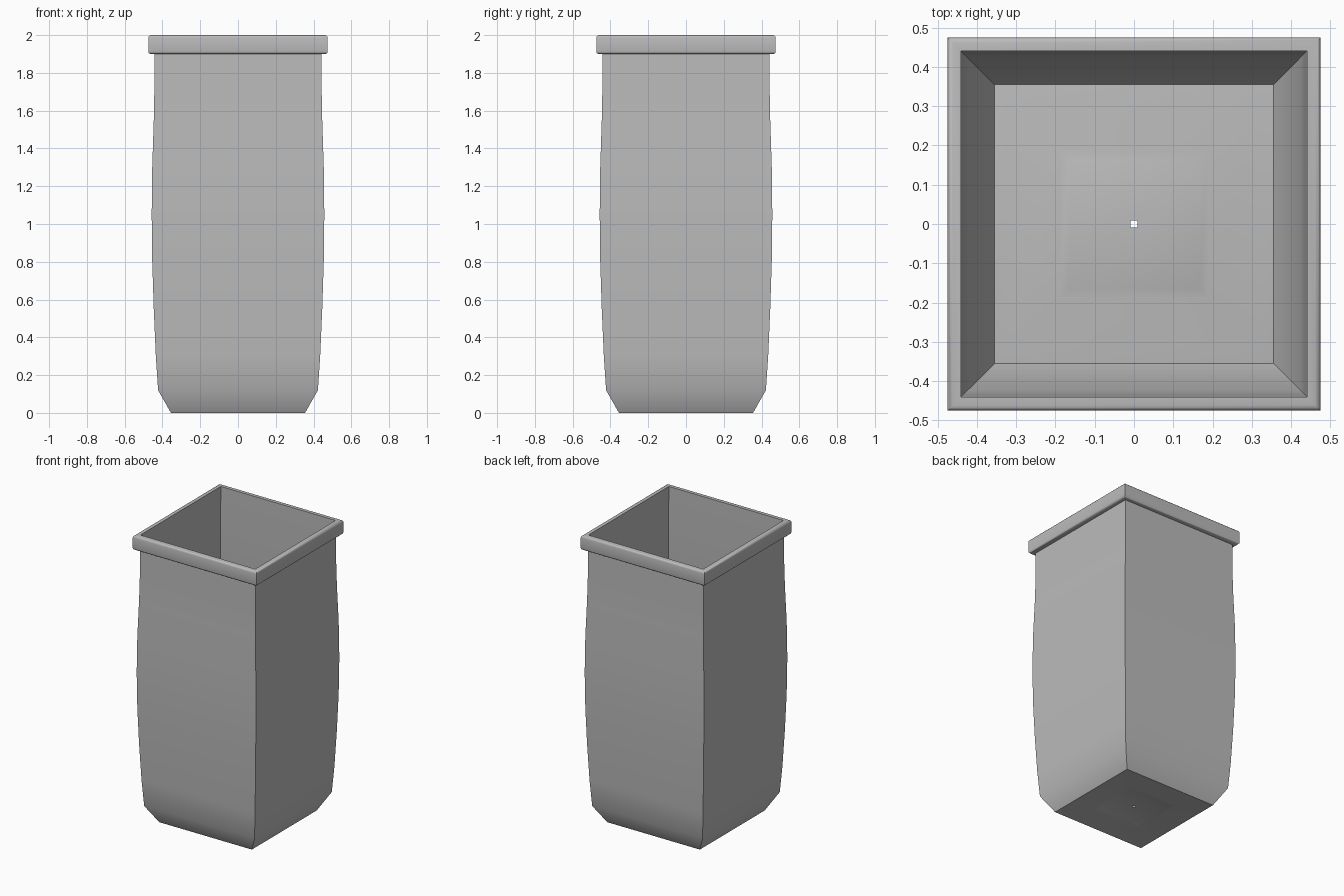
import bpy
import bmesh
import math

cube = bpy.data.objects.get("Cube")
if cube:
    bpy.data.objects.remove(cube, do_unlink=True)

# One plain colour for the whole planter
grey = bpy.data.materials.new("plain_grey")
grey.use_nodes = True
colour = (0.5, 0.5, 0.5, 1)
grey.diffuse_color = colour
grey.node_tree.nodes["Principled BSDF"].inputs["Base Color"].default_value = colour


def square_loft(name, profile, closed=False):
    """Skin square rings given as (half width, height)."""
    bm = bmesh.new()
    corners = [(-1, -1), (1, -1), (1, 1), (-1, 1)]
    rings = [[bm.verts.new((sx * h, sy * h, z)) for sx, sy in corners]
             for h, z in profile]
    pairs = list(zip(rings, rings[1:]))
    if closed:
        pairs.append((rings[-1], rings[0]))
    for low, high in pairs:
        for i in range(4):
            j = (i + 1) % 4
            bm.faces.new((low[i], low[j], high[j], high[i]))
    mesh = bpy.data.meshes.new(name)
    bm.to_mesh(mesh)
    bm.free()
    mesh.materials.append(grey)
    obj = bpy.data.objects.new(name, mesh)
    bpy.context.collection.objects.link(obj)
    bpy.ops.object.select_all(action="DESELECT")
    obj.select_set(True)
    bpy.context.view_layer.objects.active = obj
    bpy.ops.object.shade_smooth_by_angle(angle=math.radians(40))
    return obj


# Thin bulging walls with a tapered foot
square_loft("planter_walls", [
    (0.355, 0), (0.423, 0.12), (0.435, 0.3), (0.446, 0.55), (0.454, 0.8),
    (0.457, 1.05), (0.454, 1.3), (0.446, 1.55), (0.443, 1.7), (0.442, 1.91)])

# Floor stepping up to a small drain hole
square_loft("planter_floor", [
    (0.009, 0.016), (0.165, 0.016), (0.19, 0.007), (0.32, 0.005), (0.355, 0)])

# Rim band with rounded outer edges
r = 0.014
arc = [math.radians(a) for a in range(-90, 1, 30)]
lower = [(0.475 - r + r * math.cos(a), 1.9 + r + r * math.sin(a)) for a in arc]
upper = [(h, 3.9 - z) for h, z in reversed(lower)]
square_loft("rim", [(0.44, 1.9)] + lower + upper + [(0.44, 2.0)], closed=True)
